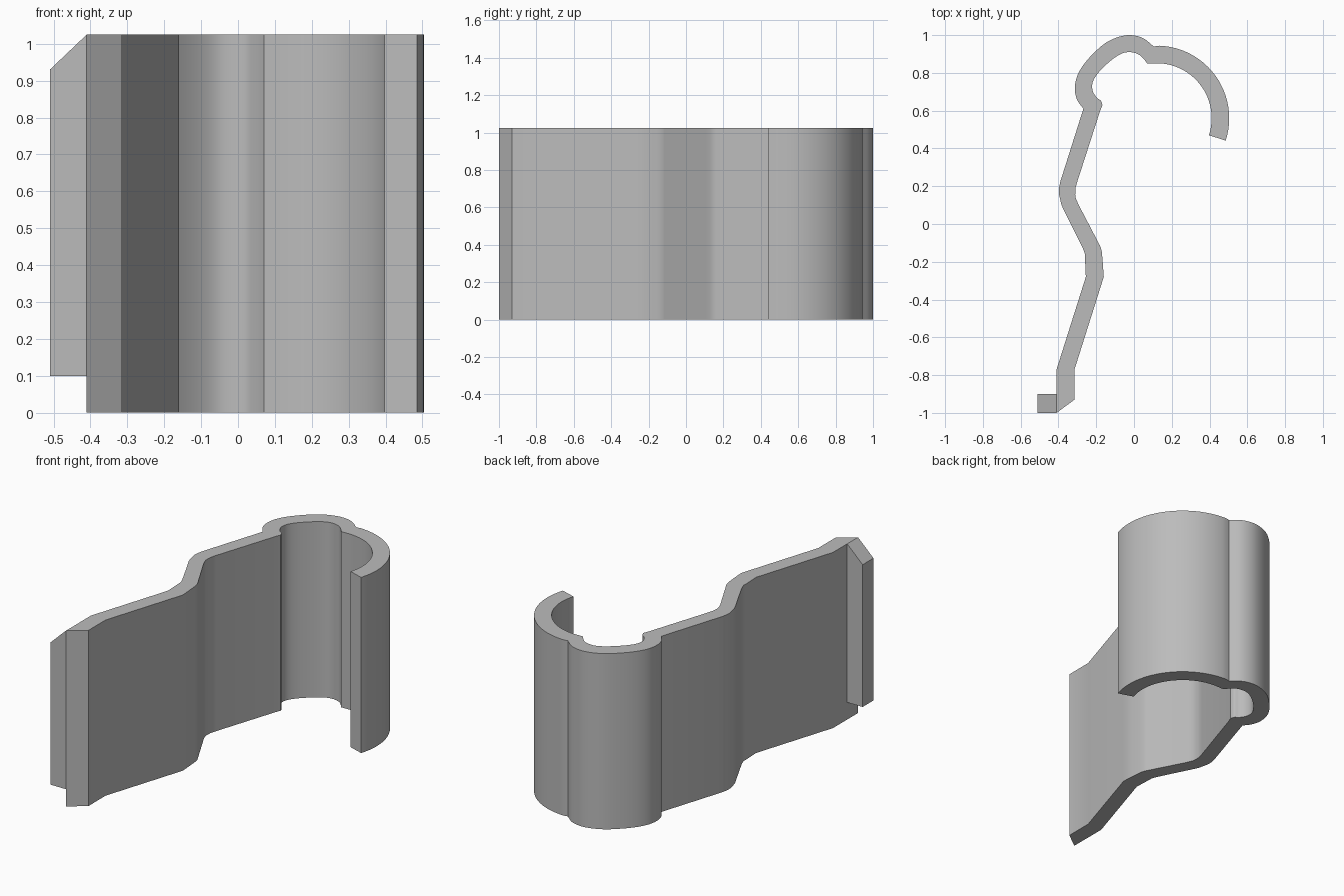
import bpy, bmesh
from math import sin, cos, radians
from mathutils import Vector

cube = bpy.data.objects.get("Cube")
if cube:
    bpy.data.objects.remove(cube, do_unlink=True)

HEIGHT = 1.025

grey = bpy.data.materials.new("plain grey")
grey.use_nodes = True
colour = (0.5, 0.5, 0.5, 1)
grey.diffuse_color = colour
grey.node_tree.nodes["Principled BSDF"].inputs["Base Color"].default_value = colour


def smooth_path(points, steps=6):
    """Catmull-Rom curve through the points, ends included."""
    p = [Vector(q) for q in points]
    p = [2 * p[0] - p[1]] + p + [2 * p[-1] - p[-2]]
    out = []
    for a, b, c, d in zip(p, p[1:], p[2:], p[3:]):
        for i in range(steps):
            t = i / steps
            out.append(0.5 * (2 * b + (c - a) * t + (2 * a - 5 * b + 4 * c - d) * t**2
                              + (3 * b - a - 3 * c + d) * t**3))
    return out + [p[-2]]


def arc(centre, radius, start, end, steps=32):
    angles = [radians(start + (end - start) * i / steps) for i in range(steps + 1)]
    return [Vector(centre) + radius * Vector((cos(a), sin(a))) for a in angles]


def prism(name, outline, move, place):
    """Extrude a flat outline into a solid."""
    bm = bmesh.new()
    face = bm.faces.new([bm.verts.new(place(q)) for q in outline])
    new = bmesh.ops.extrude_face_region(bm, geom=[face])["geom"]
    bmesh.ops.translate(bm, vec=move, verts=[v for v in new if isinstance(v, bmesh.types.BMVert)])
    bmesh.ops.recalc_face_normals(bm, faces=bm.faces)
    mesh = bpy.data.meshes.new(name)
    bm.to_mesh(mesh)
    bm.free()
    mesh.materials.append(grey)
    obj = bpy.data.objects.new(name, mesh)
    bpy.context.collection.objects.link(obj)
    return obj


# Outer side of the clip: foot, stepped arm, small lobe, large hook
outline = [(-0.41, -1), (-0.41, -0.77), (-0.255, -0.28)]
outline += smooth_path([(-0.26, -0.17), (-0.27, -0.13), (-0.375, 0.08)], 2)
outline += smooth_path([(-0.385, 0.105), (-0.398, 0.17), (-0.39, 0.225)], 4)
outline += smooth_path([(-0.268, 0.61), (-0.302, 0.66), (-0.313, 0.72), (-0.298, 0.79),
                        (-0.25, 0.865), (-0.17, 0.944), (-0.1, 0.984), (-0.025, 1),
                        (0.045, 0.985), (0.105, 0.94)])
hook = (0.12, 0.56)
outline += arc(hook, 0.384, 88, -18)

# Inner side, running back to the foot
outline += arc(hook, 0.291, -18, 90)
outline += smooth_path([(0.07, 0.85), (0.05, 0.875), (0.02, 0.9), (-0.025, 0.91),
                        (-0.07, 0.9), (-0.125, 0.863), (-0.185, 0.805), (-0.217, 0.755),
                        (-0.22, 0.71), (-0.2, 0.672), (-0.175, 0.652), (-0.167, 0.63)])
outline += smooth_path([(-0.179, 0.6), (-0.3, 0.225)], 1)
outline += smooth_path([(-0.31, 0.19), (-0.31, 0.145), (-0.295, 0.105)], 4)
outline += smooth_path([(-0.18, -0.115), (-0.17, -0.15), (-0.16, -0.28)], 2)
outline += [(-0.315, -0.77), (-0.315, -0.93)]

body = prism("clip_body", outline, (0, 0, HEIGHT), lambda q: (q[0], q[1], 0))

# Tab on the foot with a sloping top
tab = [(-0.51, 0.1), (-0.41, 0.1), (-0.41, HEIGHT), (-0.51, 0.93)]
prism("foot_tab", tab, (0, 0.1, 0), lambda q: (q[0], -1, q[1]))

bpy.ops.object.select_all(action="DESELECT")
body.select_set(True)
bpy.context.view_layer.objects.active = body
bpy.ops.object.shade_smooth_by_angle(angle=radians(30))
